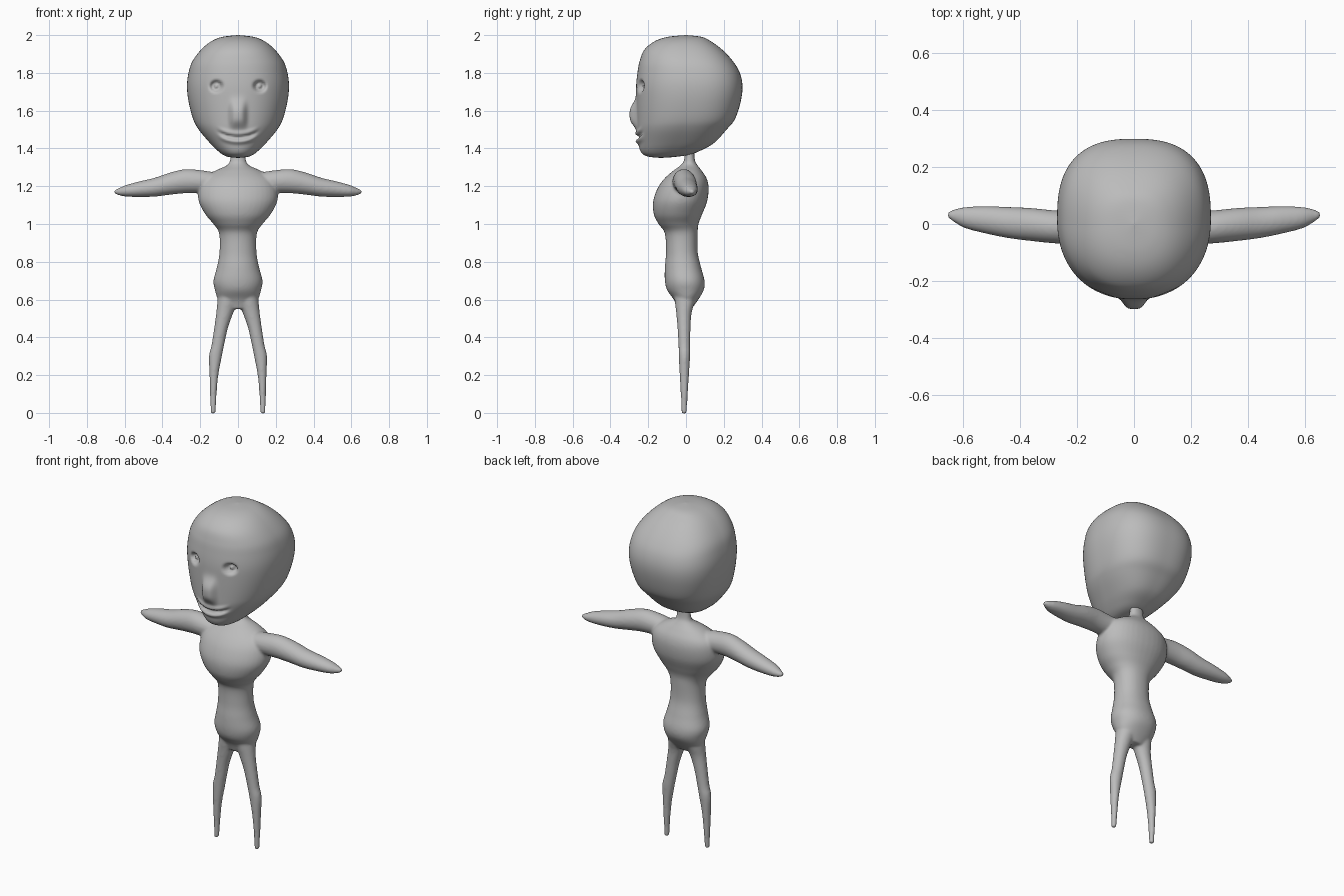
import bpy, bmesh, math
from math import exp, cos, sin, pi

if "Cube" in bpy.data.objects:
    bpy.data.objects.remove(bpy.data.objects["Cube"])

grey = bpy.data.materials.new("plain grey")
grey.diffuse_color = (0.5, 0.5, 0.5, 1)
grey.use_nodes = True
grey.node_tree.nodes["Principled BSDF"].inputs["Base Color"].default_value = grey.diffuse_color


def spline(keys, sub):
    """Catmull-Rom through rows of numbers."""
    out = []
    for i in range(len(keys) - 1):
        a, b = keys[max(i - 1, 0)], keys[i]
        c, d = keys[i + 1], keys[min(i + 2, len(keys) - 1)]
        for k in range(sub):
            t = k / sub
            out.append([0.5 * (2 * q + (r - p) * t + (2 * p - 5 * q + 4 * r - s) * t * t
                               + (3 * q - p - 3 * r + s) * t ** 3)
                        for p, q, r, s in zip(a, b, c, d)])
    out.append(list(keys[-1]))
    return out


def loft(bm, keys, axis="z", n=40, sub=6, front=2.0, back=2.0):
    """Rows: position along axis, then min/max of the two cross axes."""
    rings = []
    for t, u0, u1, v0, v1 in spline(keys, sub):
        ring = []
        for i in range(n):
            a = 2 * pi * i / n
            e = 2 / (back if sin(a) > 0 else front)
            cu = math.copysign(abs(cos(a)) ** e, cos(a))
            cv = math.copysign(abs(sin(a)) ** e, sin(a))
            u = (u0 + u1) / 2 + (u1 - u0) / 2 * cu
            v = (v0 + v1) / 2 + (v1 - v0) / 2 * cv
            ring.append(bm.verts.new((u, v, t) if axis == "z" else (t, u, v)))
        rings.append(ring)
    for r, s in zip(rings, rings[1:]):
        for i in range(n):
            j = (i + 1) % n
            bm.faces.new((r[i], r[j], s[j], s[i]))
    bm.faces.new(rings[0])
    bm.faces.new(rings[-1])


def finish(bm, name):
    bmesh.ops.recalc_face_normals(bm, faces=bm.faces)
    me = bpy.data.meshes.new(name)
    bm.to_mesh(me)
    bm.free()
    me.materials.append(grey)
    me.shade_smooth()
    ob = bpy.data.objects.new(name, me)
    bpy.context.collection.objects.link(ob)
    return ob


# Head: height, half width, front y, back y
head = [(1.35, .002, -.135, -.131), (1.355, .05, -.19, -.06), (1.367, .08, -.225, .02),
        (1.39, .11, -.243, .08), (1.43, .15, -.252, .15), (1.5, .208, -.26, .215),
        (1.557, .238, -.262, .26), (1.65, .262, -.264, .29), (1.73, .27, -.264, .299),
        (1.8, .262, -.257, .285), (1.86, .242, -.246, .25), (1.92, .198, -.222, .195),
        (1.965, .145, -.17, .135), (1.99, .085, -.1, .085), (2.0, .002, -.002, .002)]
bm = bmesh.new()
loft(bm, [(z, -w, w, f, b) for z, w, f, b in head], n=200, sub=8, front=2.2, back=2.6)

# Face: sunken eyes with eyeballs, nose ridge, smiling lips
for v in bm.verts:
    x, y, z = v.co
    if y > -0.1:
        continue
    d = ((abs(x) - .115) / .03) ** 2 + ((z - 1.73) / .026) ** 2
    dy = .04 * exp(-d * d) - .03 * exp(-d * 5)
    top = .07 if z > 1.58 else .06
    dy -= .036 * exp(-(x / .042) ** 4) * exp(-abs((z - 1.575) / top) ** 3)
    smile = z - 1.437 - 2.5 * x * x
    mask = exp(-(x / .095) ** 6)
    dy -= mask * .014 * exp(-(smile / .013) ** 2)
    dy += mask * .014 * exp(-((smile - .021) / .009) ** 2)
    dy -= mask * .01 * exp(-((smile - .04) / .012) ** 2)
    v.co.y += dy
finish(bm, "head")

# Torso with neck and hips: height, half width, front y, back y
torso = [(.55, .06, -.045, .03), (.6, .105, -.065, .065), (.65, .122, -.1, .094),
         (.7, .13, -.112, .098), (.77, .112, -.112, .08), (.85, .098, -.106, .062),
         (.95, .1, -.112, .062), (1.0, .13, -.145, .066), (1.05, .172, -.17, .085),
         (1.12, .208, -.174, .112), (1.19, .208, -.15, .12), (1.24, .185, -.115, .11),
         (1.28, .125, -.07, .085), (1.31, .06, -.03, .062), (1.34, .042, -.01, .047),
         (1.43, .04, -.004, .042)]
# Arm: x, y range, z range
arm = [(.1, -.07, .05, 1.17, 1.27), (.2, -.072, .045, 1.165, 1.285), (.28, -.068, .048, 1.163, 1.29),
       (.36, -.06, .056, 1.155, 1.272), (.44, -.05, .06, 1.145, 1.245), (.52, -.034, .063, 1.143, 1.226),
       (.59, -.016, .06, 1.145, 1.207), (.63, .005, .052, 1.152, 1.19), (.657, .024, .04, 1.164, 1.178)]
# Leg: height, x range, y range
leg = [(-.004, .119, .145, -.024, .003), (.1, .113, .148, -.028, .01), (.2, .104, .151, -.034, .016),
       (.3, .085, .154, -.038, .022), (.36, .073, .14, -.04, .022), (.45, .053, .126, -.045, .024),
       (.53, .025, .115, -.052, .03), (.6, .0, .108, -.06, .05), (.66, .0, .1, -.06, .05)]

bm = bmesh.new()
loft(bm, [(z, -w, w, f, b) for z, w, f, b in torso], back=2.2)
for s in (1, -1):
    loft(bm, [(s * x, *r) for x, *r in arm], axis="x")
    loft(bm, [(z, *sorted((s * a, s * b)), f, k) for z, a, b, f, k in leg])
body = finish(bm, "body")

# Fuse limbs and torso into one soft skin
rm = body.modifiers.new("fuse", "REMESH")
rm.mode = "VOXEL"
rm.voxel_size = 0.007
rm.use_smooth_shade = True
sm = body.modifiers.new("soften", "SMOOTH")
sm.factor = 0.5
sm.iterations = 8
